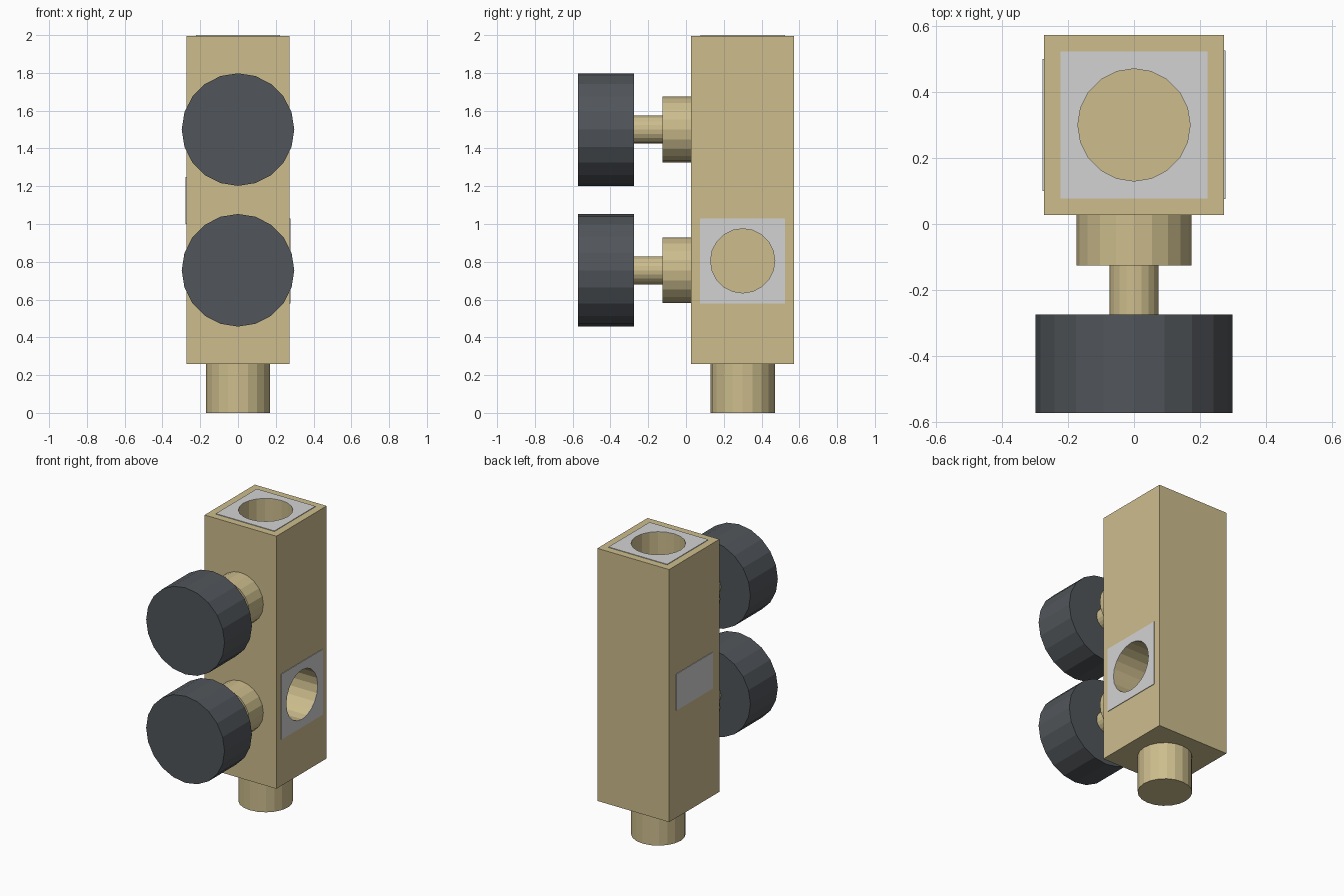
import bpy
import bmesh
from math import pi
from mathutils import Matrix, Vector

cube = bpy.data.objects.get("Cube")
if cube:
    bpy.data.objects.remove(cube, do_unlink=True)


def material(name, rgb):
    mat = bpy.data.materials.new(name)
    mat.use_nodes = True
    colour = (*rgb, 1)
    mat.diffuse_color = colour
    mat.node_tree.nodes["Principled BSDF"].inputs["Base Color"].default_value = colour
    return mat


brass = material("brass", (0.61, 0.51, 0.266))
light_grey = material("light grey", (0.65, 0.65, 0.65))
dark_grey = material("dark grey", (0.082, 0.091, 0.102))

TURN = {"x": Matrix.Rotation(pi / 2, 4, "Y"),
        "y": Matrix.Rotation(pi / 2, 4, "X"),
        "z": Matrix.Identity(4)}


def finish(name, bm, mat):
    mesh = bpy.data.meshes.new(name)
    bm.to_mesh(mesh)
    bm.free()
    mesh.materials.append(mat)
    obj = bpy.data.objects.new(name, mesh)
    bpy.context.collection.objects.link(obj)
    return obj


def box(name, low, high, mat):
    low, high = Vector(low), Vector(high)
    bm = bmesh.new()
    bmesh.ops.create_cube(bm, size=1, matrix=Matrix.Translation((low + high) / 2)
                          @ Matrix.Diagonal((*(high - low), 1)))
    return finish(name, bm, mat)


def cylinder(name, centre, axis, radius, length, mat):
    bm = bmesh.new()
    bmesh.ops.create_cone(bm, cap_ends=True, segments=20, radius1=radius,
                          radius2=radius, depth=length,
                          matrix=Matrix.Translation(centre) @ TURN[axis])
    return finish(name, bm, mat)


def cut(target, cutter):
    mod = target.modifiers.new("socket cut", "BOOLEAN")
    mod.operation = "DIFFERENCE"
    mod.solver = "EXACT"
    mod.object = cutter
    bpy.context.view_layer.update()
    with bpy.context.temp_override(object=target, active_object=target):
        bpy.ops.object.modifier_apply(modifier=mod.name)


HALF, MID, TOP, BASE = 0.273, 0.3, 1.996, 0.26
BORE, DEPTH, SIDE_Z = 0.17, 0.26, 0.805

# Square body with thin pads on the top and both sides
body = box("body", (-HALF, MID - HALF, BASE), (HALF, MID + HALF, TOP), brass)
top_pad = box("top_pad", (-0.223, 0.077, TOP), (0.223, 0.523, 2), light_grey)
left_pad = box("left_pad", (HALF, 0.075, 0.58),
               (HALF + 0.004, 0.525, 1.03), light_grey)
right_pad = box("right_pad", (-HALF - 0.004, 0.1, 1), (-HALF, 0.5, 1.25), light_grey)

# Round sockets bored through the top and left pads
top_bore = cylinder("top_bore", (0, MID, TOP), "z", BORE, 2 * DEPTH, brass)
left_bore = cylinder("left_bore", (HALF, MID, SIDE_Z), "x", BORE, 2 * DEPTH, brass)
for pad, bore in ((top_pad, top_bore), (left_pad, left_bore)):
    cut(body, bore)
    cut(pad, bore)
for bore in (top_bore, left_bore):
    bpy.data.objects.remove(bore, do_unlink=True)

# Round peg under the body
cylinder("bottom_peg", (0, MID, BASE / 2), "z", BORE, BASE, brass)

# Two identical knobs on the front: collar, stem and grip
for label, z in (("lower", 0.755), ("upper", 1.5)):
    cylinder(label + "_collar", (0, -0.049, z), "y", 0.174, 0.152, brass)
    cylinder(label + "_stem", (0, -0.2, z), "y", 0.074, 0.15, brass)
    cylinder(label + "_knob", (0, -0.423, z), "y", 0.298, 0.298, dark_grey)
